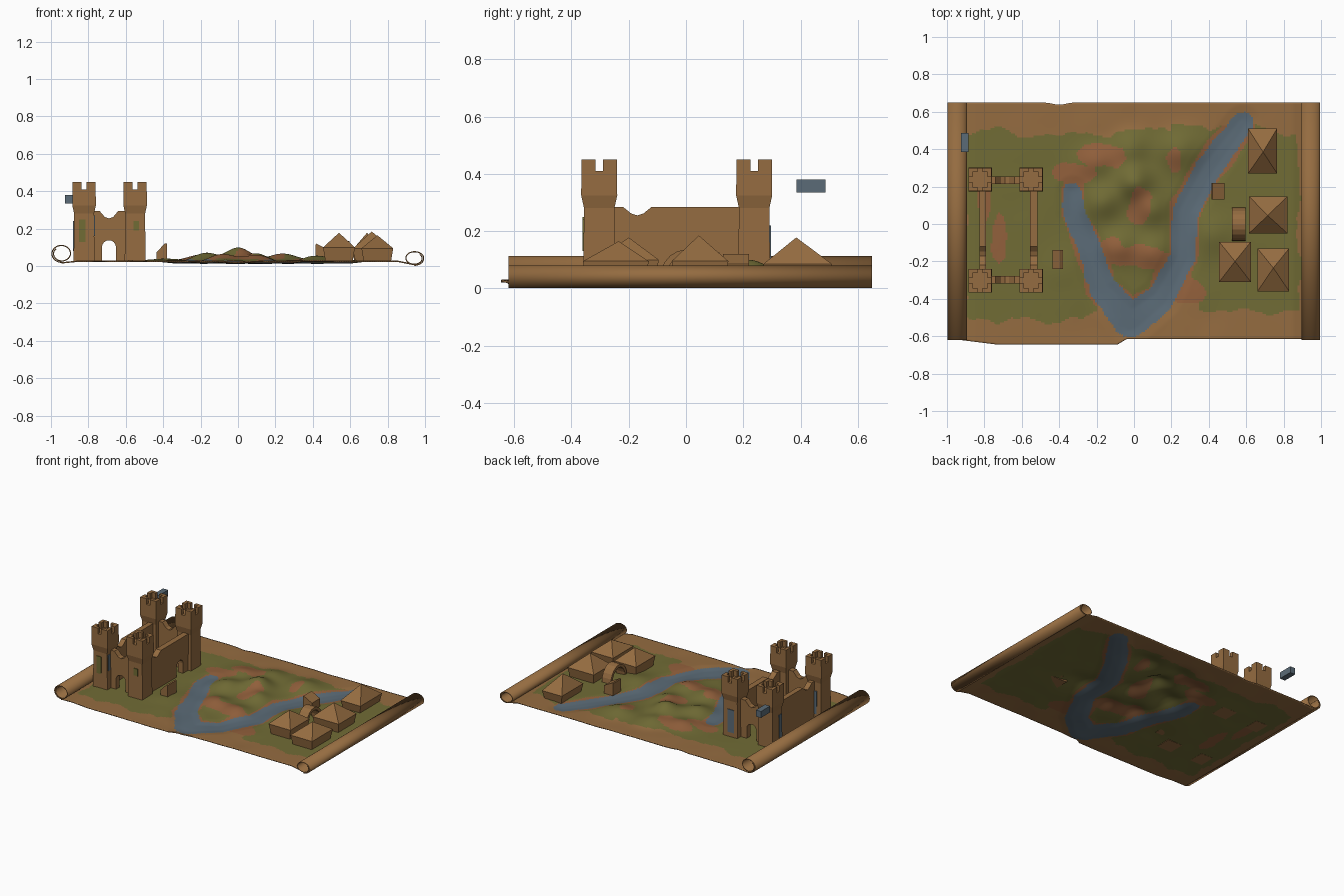
import bpy, bmesh, math
from mathutils import Vector, noise

if "Cube" in bpy.data.objects:
    bpy.data.objects.remove(bpy.data.objects["Cube"])

def mat(name, c):
    m = bpy.data.materials.new(name)
    m.diffuse_color = (*c, 1)
    m.use_nodes = True
    m.node_tree.nodes["Principled BSDF"].inputs["Base Color"].default_value = m.diffuse_color
    return m

PARCH = mat("parchment brown", (0.30, 0.150, 0.052))
GREEN = mat("grass green", (0.165, 0.150, 0.036))
BLUE = mat("river blue", (0.105, 0.148, 0.185))
RUST = mat("earth rust", (0.29, 0.118, 0.045))

def finish(name, bm, mats, normals=True):
    if normals:
        bmesh.ops.recalc_face_normals(bm, faces=bm.faces)
    me = bpy.data.meshes.new(name)
    bm.to_mesh(me)
    bm.free()
    for m in mats:
        me.materials.append(m)
    ob = bpy.data.objects.new(name, me)
    bpy.context.collection.objects.link(ob)
    return ob

def add_box(bm, x0, x1, y0, y1, z0, z1):
    r = bmesh.ops.create_cube(bm, size=1)
    for v in r["verts"]:
        v.co = ((x0 + x1) / 2 + v.co.x * (x1 - x0), (y0 + y1) / 2 + v.co.y * (y1 - y0),
                (z0 + z1) / 2 + v.co.z * (z1 - z0))

def box(name, m, *b):
    bm = bmesh.new()
    add_box(bm, *b)
    return finish(name, bm, [m])

def prism(name, m, pts, axis, a, b):
    """Extrude a (u, z) outline along x or y from a to b."""
    bm = bmesh.new()
    mk = (lambda u, z, t: (t, u, z)) if axis == "x" else (lambda u, z, t: (u, t, z))
    f = bm.faces.new([bm.verts.new(mk(u, z, a)) for u, z in pts])
    r = bmesh.ops.extrude_face_region(bm, geom=[f])
    d = Vector((b - a, 0, 0)) if axis == "x" else Vector((0, b - a, 0))
    bmesh.ops.translate(bm, vec=d, verts=[g for g in r["geom"] if isinstance(g, bmesh.types.BMVert)])
    return finish(name, bm, [m])

# ---- map sheet: heights and painted regions ----
RIVER = [(-0.33, 0.17, .05), (-0.32, 0.05, .06), (-0.25, -0.10, .06), (-0.17, -0.34, .07),
         (-0.02, -0.52, .09), (0.14, -0.40, .075), (0.26, -0.18, .065), (0.275, 0.07, .07),
         (0.40, 0.30, .07), (0.58, 0.54, .06)]
HILLS = [(0.0, 0.22, .065, .09), (-0.02, 0.40, .035, .09), (0.10, 0.08, .035, .08), (-0.17, 0.12, .04, .09),
         (-0.08, -0.12, .035, .09), (0.10, -0.15, .03, .08), (-0.2, 0.33, .03, .09),
         (0.24, 0.40, .035, .10), (0.42, -0.05, .025, .10), (-0.38, -0.25, .012, .10)]

def river(x, y):
    """Distance to the river bank, negative inside."""
    best = 9
    for (ax, ay, aw), (bx, by, bw) in zip(RIVER, RIVER[1:]):
        dx, dy = bx - ax, by - ay
        t = max(0, min(1, ((x - ax) * dx + (y - ay) * dy) / (dx * dx + dy * dy)))
        best = min(best, math.hypot(x - ax - t * dx, y - ay - t * dy) - (aw + (bw - aw) * t))
    return best

def height(x, y):
    z = 0.03 + sum(h * math.exp(-((x - a) ** 2 + (y - b) ** 2) / (s * s)) for a, b, h, s in HILLS)
    z += 0.006 * noise.noise((x * 6, y * 6, 0)) * max(0, 1 - abs(x) / 0.9)
    return z - 0.010 * max(0, min(1, 0.5 - river(x, y) / 0.08)) * (1 if abs(x) < .8 else 0)

def ell(x, y, cx, cy, rx, ry):
    return ((x - cx) / rx) ** 2 + ((y - cy) / ry) ** 2

PATCHES = [(-0.17, 0.36, .13, .06), (-0.32, 0.27, .12, .05), (0.02, -0.17, .20, .06), (0.02, 0.10, .06, .10),
           (-0.12, -0.12, .07, .05), (-0.71, -0.08, .045, .15), (-0.80, 0.12, .03, .10), (0.27, -0.36, .10, .07),
           (0.22, 0.33, .04, .06)]

def paint(x, y):
    r = river(x, y)
    n = noise.noise((x * 7, y * 7, 3.3))
    n2 = noise.noise((x * 16, y * 16, 7.1))
    if r < 0.008 * n2:
        return 2
    w = 0.05 * n + 0.02 * n2
    top = 0.49 if x < 0.2 else 0.51
    low = -0.50 if x < -0.2 else (-0.47 if x > 0.35 else -0.42)
    if not (-0.90 < x + w * .6 < 0.88 and low < y + w < top):
        return 0
    if r < 0.018 + 0.03 * n:
        return 3
    if any(ell(x, y, *p) < 1 + 1.3 * n + .5 * n2 for p in PATCHES):
        return 3
    return 1

NX, NY = 190, 132
X0, X1 = -0.945, 0.945
bm = bmesh.new()
grid = []
for i in range(NX + 1):
    x = X0 + (X1 - X0) * i / NX
    front = -0.62 - 0.025 * min(1, max(0, (x + 0.93) / 0.2)) if x < -0.09 else -0.645 + 0.03 * min(1, (x + .09) / .05)
    back = 0.65 - 0.012 * math.exp(-((x + 0.4) / 0.05) ** 2)
    col = []
    for j in range(NY + 1):
        y = front + (back - front) * j / NY
        z = height(x, y)
        if x < -0.85:
            z -= (-0.85 - x) * 0.10
        if x > 0.85:
            z -= (x - 0.85) * 0.2
        col.append(bm.verts.new((x, y, z)))
    grid.append(col)
for i in range(NX):
    for j in range(NY):
        f = bm.faces.new((grid[i][j], grid[i + 1][j], grid[i + 1][j + 1], grid[i][j + 1]))
        c = f.calc_center_median()
        f.material_index = paint(c.x, c.y)
        f.smooth = True
sheet = finish("map_sheet", bm, [PARCH, GREEN, BLUE, RUST], False)
so = sheet.modifiers.new("thickness", "SOLIDIFY")
so.thickness = 0.007

# ---- rolled ends: spiral strip swept along y ----
def roll(name, side, cz, rx, rz):
    bm = bmesh.new()
    prev = None
    for k in range(49):
        a = math.radians(-90 + 495 * k / 48)
        s = 1 - 0.22 * k / 48
        x = side * (0.943 + rx * s * math.cos(a))
        z = cz + rz * s * math.sin(a)
        cur = [bm.verts.new((x, -0.62, z)), bm.verts.new((x, 0.65, z))]
        if prev:
            bm.faces.new((prev[0], cur[0], cur[1], prev[1])).smooth = True
        prev = cur
    ob = finish(name, bm, [PARCH])
    m = ob.modifiers.new("thickness", "SOLIDIFY")
    m.thickness, m.offset = 0.006, 0

roll("left_roll", -1, 0.067, 0.054, 0.047)
roll("right_roll", 1, 0.042, 0.052, 0.038)

# ---- castle towers: lofted square body with corner battlements ----
def tower(name, cx, cy):
    bm = bmesh.new()
    prev = None
    for h, z in [(.056, .022), (.053, .28), (.063, .325), (.062, .41)]:
        ring = [bm.verts.new((cx + sx * h, cy + sy * h, z)) for sx, sy in ((-1, -1), (1, -1), (1, 1), (-1, 1))]
        if prev:
            for k in range(4):
                bm.faces.new((prev[k], prev[(k + 1) % 4], ring[(k + 1) % 4], ring[k]))
        else:
            bm.faces.new(ring)
        prev = ring
    bm.faces.new(prev)
    for sx in (-1, 1):
        for sy in (-1, 1):
            def part(a0, a1, b0, b1):
                xs = sorted((cx + sx * a0, cx + sx * a1))
                ys = sorted((cy + sy * b0, cy + sy * b1))
                add_box(bm, *xs, *ys, .405, .45)
            part(.013, .062, .040, .062)
            part(.040, .062, .013, .040)
    finish(name, bm, [PARCH])

TX, TY = (-0.823, -0.55), (-0.303, 0.238)
for a, nx in zip(TX, ("left", "right")):
    for b, ny in zip(TY, ("front", "back")):
        tower(f"{ny}_{nx}_tower", a, b)

# ---- castle walls with worn tops and arched gates ----
def wall(name, axis, u0, u1, a, b, dip, gate=None, top=0.285):
    pts = [(u0, .025)]
    if gate:
        g, r = gate
        pts += [(g - r, .025)] + [(g + r * math.cos(t), .10 + r * math.sin(t))
                                  for t in [math.pi * (1 - k / 8) for k in range(9)]] + [(g + r, .025)]
    pts += [(u1, .025), (u1, top), (dip + .05, top), (dip + .022, .262), (dip, .255), (dip - .022, .262), (dip - .05, top), (u0, top)]
    prism(name, PARCH, pts, axis, a, b)

wall("front_wall", "y", -.78, -.59, -.318, -.278, -.69, (-.69, .038), .295)
wall("back_wall", "y", -.78, -.59, .215, .255, -.69, (-.69, .038), .295)
wall("left_wall", "x", -.26, .20, -.826, -.79, -.17)
wall("right_wall", "x", -.26, .20, -.556, -.516, -.17, (.09, .035))

# ---- worn paint on the towers (thin plates) ----
for k, (m, b) in enumerate([
        (GREEN, (-.85, -.815, -.361, -.353, .13, .25)),
        (GREEN, (-.56, -.53, -.361, -.353, .19, .24)),
        (BLUE, (-.845, -.80, -.251, -.244, .06, .22)),
        (BLUE, (-.772, -.765, -.35, -.325, .16, .27)),
        (BLUE, (-.881, -.874, .19, .22, .08, .24)),
        (BLUE, (-.58, -.53, .290, .296, .06, .22))]):
    box(f"tower_stain_{k}", m, *b)

# ---- tents: low walls under a pyramid roof ----
def tent(name, x0, x1, y0, y1, ax, ay, az, eave):
    bm = bmesh.new()
    i = 0.012
    lo = [bm.verts.new(p) for p in ((x0 + i, y0 + i, .025), (x1 - i, y0 + i, .025), (x1 - i, y1 - i, .025), (x0 + i, y1 - i, .025))]
    hi = [bm.verts.new(p) for p in ((x0, y0, eave), (x1, y0, eave), (x1, y1, eave), (x0, y1, eave))]
    top = bm.verts.new((ax, ay, az))
    bm.faces.new(lo)
    for k in range(4):
        n = (k + 1) % 4
        bm.faces.new((lo[k], lo[n], hi[n], hi[k]))
        bm.faces.new((hi[k], hi[n], top))
    finish(name, bm, [PARCH])

tent("back_tent", .61, .765, .27, .51, .69, .385, .178, .085)
tent("middle_tent", .615, .82, -.05, .148, .715, .045, .185, .095)
tent("front_left_tent", .455, .625, -.31, -.095, .54, -.20, .178, .10)
tent("front_right_tent", .66, .83, -.36, -.13, .745, -.235, .165, .095)

# ---- small lean-to huts ----
prism("small_hut", PARCH, [(.415, .03), (.485, .03), (.485, .085), (.42, .12), (.415, .115)], "y", .13, .22)
prism("gate_hut", PARCH, [(-.435, .03), (-.38, .03), (-.38, .12), (-.39, .122), (-.435, .075)], "y", -.24, -.14)

# ---- arched canopy between the tents ----
arc = [math.pi * k / 10 for k in range(11)]
outer = [(-.002 + .09 * math.cos(t), .03 + .105 * math.sin(t)) for t in arc]
inner = [(-.002 + .07 * math.cos(t), .03 + .085 * math.sin(t)) for t in reversed(arc)]
prism("arched_canopy", PARCH, outer + inner, "x", .525, .595)

# ---- loose blue block beside the back tower ----
box("loose_block", BLUE, -.925, -.885, .385, .487, .335, .38)
